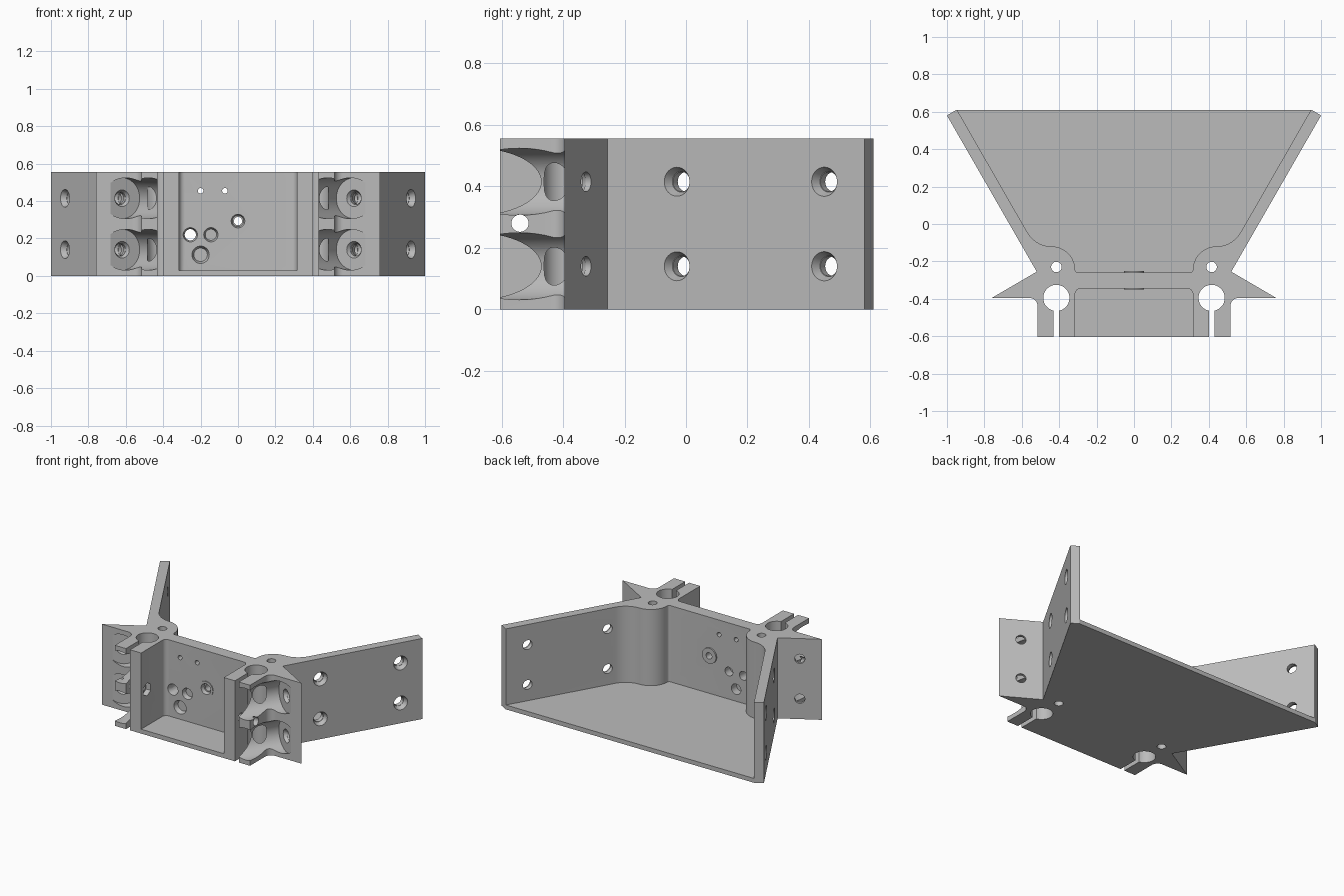
import bpy, bmesh
from math import cos, sin, radians
from mathutils import Vector, Matrix

if "Cube" in bpy.data.objects:
    bpy.data.objects.remove(bpy.data.objects["Cube"])

HEIGHT, FLOOR = 0.555, 0.03

grey = bpy.data.materials.new("plain grey")
grey.use_nodes = True
colour = (0.5, 0.5, 0.5, 1)
grey.diffuse_color = colour
grey.node_tree.nodes["Principled BSDF"].inputs["Base Color"].default_value = colour


def arc(cx, cy, r, start, end, steps=12):
    angles = [radians(start + (end - start) * i / steps) for i in range(steps + 1)]
    return [(cx + r * cos(a), cy + r * sin(a)) for a in angles]


def finish(bm, name):
    bmesh.ops.recalc_face_normals(bm, faces=bm.faces)
    mesh = bpy.data.meshes.new(name)
    bm.to_mesh(mesh)
    bm.free()
    mesh.materials.append(grey)
    obj = bpy.data.objects.new(name, mesh)
    bpy.context.collection.objects.link(obj)
    return obj


def prism(name, half, z0, z1):
    """Extrude a profile given by its +x half, mirrored across x = 0."""
    points = half + [(-x, y) for x, y in reversed(half)]
    bm = bmesh.new()
    face = bm.faces.new([bm.verts.new((x, y, z0)) for x, y in points])
    new = bmesh.ops.extrude_face_region(bm, geom=[face])["geom"]
    bmesh.ops.translate(bm, vec=(0, 0, z1 - z0),
                        verts=[v for v in new if isinstance(v, bmesh.types.BMVert)])
    return finish(bm, name)


def rod(centre, axis, r, length, r2=None, sides=32, keep_side=None):
    """Cylinder or cone centred on a point; r2 is the radius at the axis end."""
    bm = bmesh.new()
    turn = Vector(axis).to_track_quat('Z', 'Y').to_matrix().to_4x4()
    bmesh.ops.create_cone(bm, cap_ends=True, segments=sides, radius1=r,
                          radius2=r if r2 is None else r2, depth=length,
                          matrix=Matrix.Translation(centre) @ turn)
    if keep_side:
        bmesh.ops.bisect_plane(bm, geom=bm.verts[:] + bm.edges[:] + bm.faces[:],
                               plane_co=(keep_side * 0.42, 0, 0),
                               plane_no=(-keep_side, 0, 0), clear_outer=True)
        bmesh.ops.holes_fill(bm, edges=[e for e in bm.edges if e.is_boundary], sides=0)
    return finish(bm, "cutter")


def combine(tool, operation='DIFFERENCE'):
    mod = bracket.modifiers.new("cut", 'BOOLEAN')
    mod.object, mod.operation, mod.solver = tool, operation, 'EXACT'
    bpy.context.view_layer.objects.active = bracket
    bpy.ops.object.modifier_apply(modifier=mod.name)
    bpy.data.objects.remove(tool)


# Whole outline with split clamp holes, wings and rear arms
outline = ([(0.40, -0.605)] + arc(0.415, -0.395, 0.07, 257.6, -77.6, 36)
           + [(0.43, -0.605), (0.515, -0.605)] + arc(0.56, -0.44, 0.045, 180, 90, 8)
           + [(0.76, -0.395), (0.52, -0.255), (1, 0.58), (0.95, 0.61)])
bracket = prism("bracket", outline, 0, HEIGHT)

# Rear and front pockets above the floor plate
rear = (arc(0.30, -0.245, 0.015, 270, 360, 4) + arc(0.44, -0.245, 0.125, 180, 90)
        + arc(0.44, 0.03, 0.15, -90, -30) + [(0.972, 0.655)])
combine(prism("rear_pocket", rear, FLOOR, 1))
front = [(0.315, -0.7)] + arc(0.285, -0.375, 0.03, 0, 90, 6)
combine(prism("front_pocket", front, FLOOR, 1))

# Raised boss on the middle wall
combine(rod((0, -0.30, 0.293), (0, 1, 0), 0.053, 0.10), 'UNION')
combine(rod((0, -0.30, 0.293), (0, 1, 0), 0.022, 0.3))
combine(rod((0, -0.34, 0.293), (0, 1, 0), 0.038, 0.03, 0.03))

# Holes through the middle wall: x, z, bore radius, mouth radius
for x, z, bore, mouth in ((-0.2, 0.455, 0.015, 0), (-0.07, 0.455, 0.015, 0),
                          (-0.255, 0.22, 0.03, 0.041), (-0.145, 0.22, 0.03, 0.041),
                          (-0.2, 0.113, 0.036, 0.05)):
    combine(rod((x, -0.30, z), (0, 1, 0), bore, 0.2))
    if mouth:
        combine(rod((x, -0.335, z), (0, 1, 0), mouth, 0.04, bore))

for s in (1, -1):
    # Vertical pin hole
    combine(rod((s * 0.415, -0.23, 0.28), (0, 0, 1), 0.028, 1))
    # Clamp screw hole with hexagonal nut seat
    combine(rod((s * 0.42, -0.54, 0.28), (1, 0, 0), 0.028, 0.4))
    combine(rod((s * 0.32, -0.54, 0.28), (1, 0, 0), 0.045, 0.06, sides=6))
    outward = Vector((s * 0.867, -0.498, 0))
    forward = Vector((s * -0.5, -0.866, 0))
    for z in (0.14, 0.415):
        # Countersunk holes in the rear arm
        for x, y in ((0.65, -0.03), (0.925, 0.45)):
            mouth = Vector((s * x, y, z))
            combine(rod(mouth, outward, 0.032, 0.25))
            combine(rod(mouth - outward * 0.01, outward, 0.034, 0.04, 0.052))
        # Round recess in front of the wing, and its screw hole
        seat = Vector((s * 0.62, -0.36, z))
        combine(rod(seat + forward * 0.25, forward, 0.109, 0.5, sides=64, keep_side=s))
        combine(rod(seat, forward, 0.032, 0.2))
        combine(rod(seat - forward * 0.005, forward, 0.034, 0.03, 0.05))

bpy.ops.object.select_all(action='DESELECT')
bracket.select_set(True)
bpy.context.view_layer.objects.active = bracket
bpy.ops.object.shade_smooth_by_angle(angle=radians(30))
